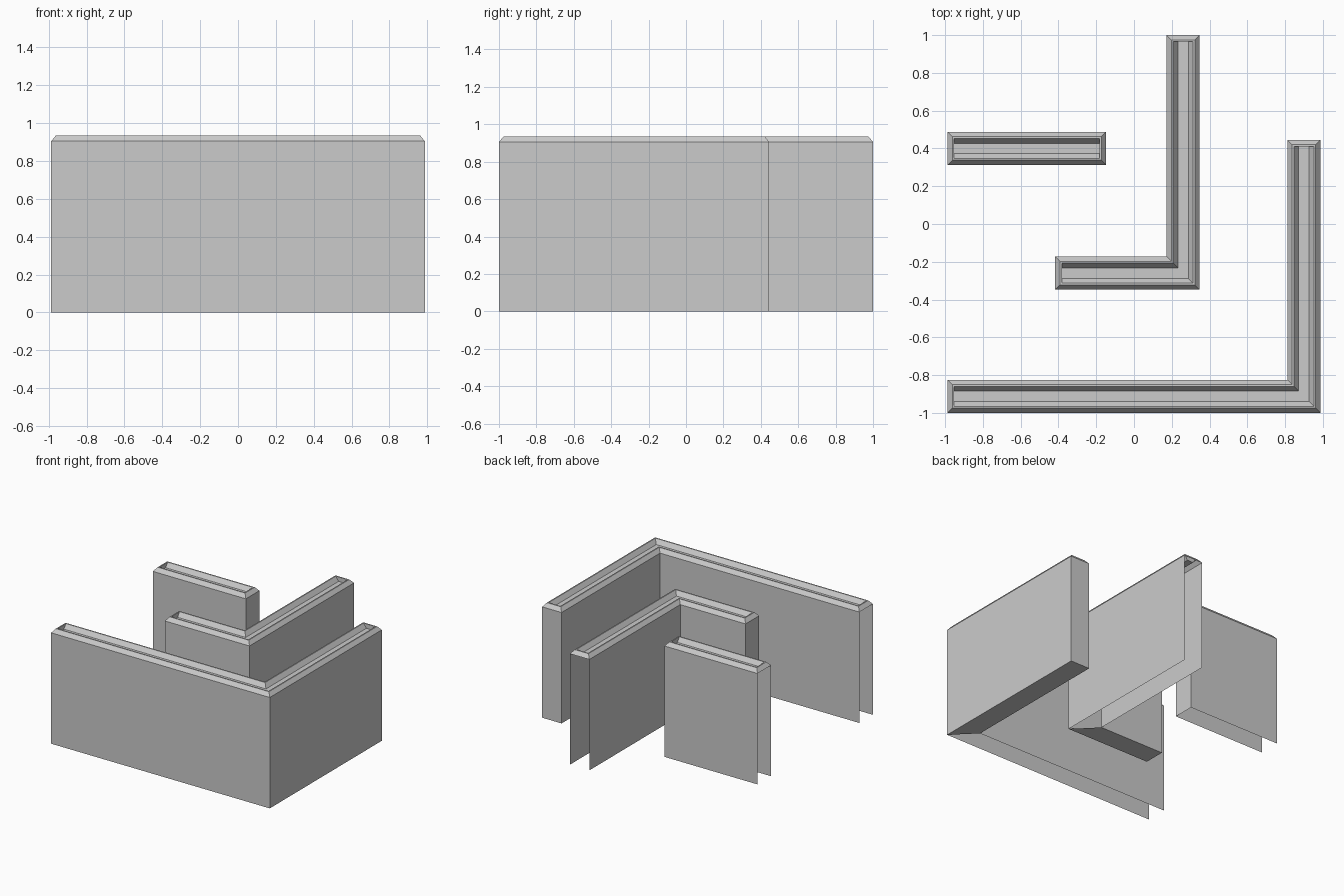
import bpy, bmesh
from mathutils import Vector

if "Cube" in bpy.data.objects:
    bpy.data.objects.remove(bpy.data.objects["Cube"])

HALF = 0.0875          # half of the block thickness
# (side inset, end inset, height) from the ground up over the parapet to the roof
RINGS = [(0, 0, 0), (0, 0, 0.905), (0.025, 0.025, 0.936),
         (0.035, 0.035, 0.936), (0.06, 0.035, 0.90)]


def outline(path, half, end_inset, z):
    """Mitred left side forwards, then right side backwards."""
    pts = [Vector(p) for p in path]
    dirs = [(b - a).normalized() for a, b in zip(pts, pts[1:])]
    pts[0] = pts[0] + dirs[0] * end_inset
    pts[-1] = pts[-1] - dirs[-1] * end_inset
    normals = [Vector((-d.y, d.x)) for d in dirs]
    left, right = [], []
    for i, p in enumerate(pts):
        a, b = normals[max(i - 1, 0)], normals[min(i, len(normals) - 1)]
        off = (a + b) / (1 + a.dot(b)) * half
        left.append((*(p + off), z))
        right.append((*(p - off), z))
    return left + right[::-1]


def block(name, path, open_end, floor_segments):
    bm = bmesh.new()
    n = len(path)
    count = 2 * n
    rings = [[bm.verts.new(c) for c in outline(path, HALF - s, e, z)]
             for s, e, z in RINGS]
    skipped = {"start": count - 1, "end": n - 1}[open_end]
    # outer walls (one end left open), parapet and recess
    for level, (lo, hi) in enumerate(zip(rings, rings[1:])):
        for i in range(count):
            if level == 0 and i == skipped:
                continue
            j = (i + 1) % count
            bm.faces.new((lo[j], lo[i], hi[i], hi[j]))
    # roof, and the underside where it exists
    for i in range(n - 1):
        quad = (i, count - 1 - i, count - 2 - i, i + 1)
        bm.faces.new([rings[-1][k] for k in quad])
        if i in floor_segments:
            bm.faces.new([rings[0][k] for k in reversed(quad)])
    mesh = bpy.data.meshes.new(name)
    bm.to_mesh(mesh)
    bm.free()
    obj = bpy.data.objects.new(name, mesh)
    bpy.context.collection.objects.link(obj)


# Large corner block at the front right
block("outer_corner_block", [(-0.987, -0.9125), (0.8995, -0.9125), (0.8995, 0.445)],
      "start", {1})
# Smaller corner block in the middle
block("inner_corner_block", [(-0.417, -0.26), (0.26, -0.26), (0.26, 1.0)],
      "end", {0})
# Straight block at the back left
block("straight_block", [(-0.987, 0.4), (-0.148, 0.4)], "start", set())
